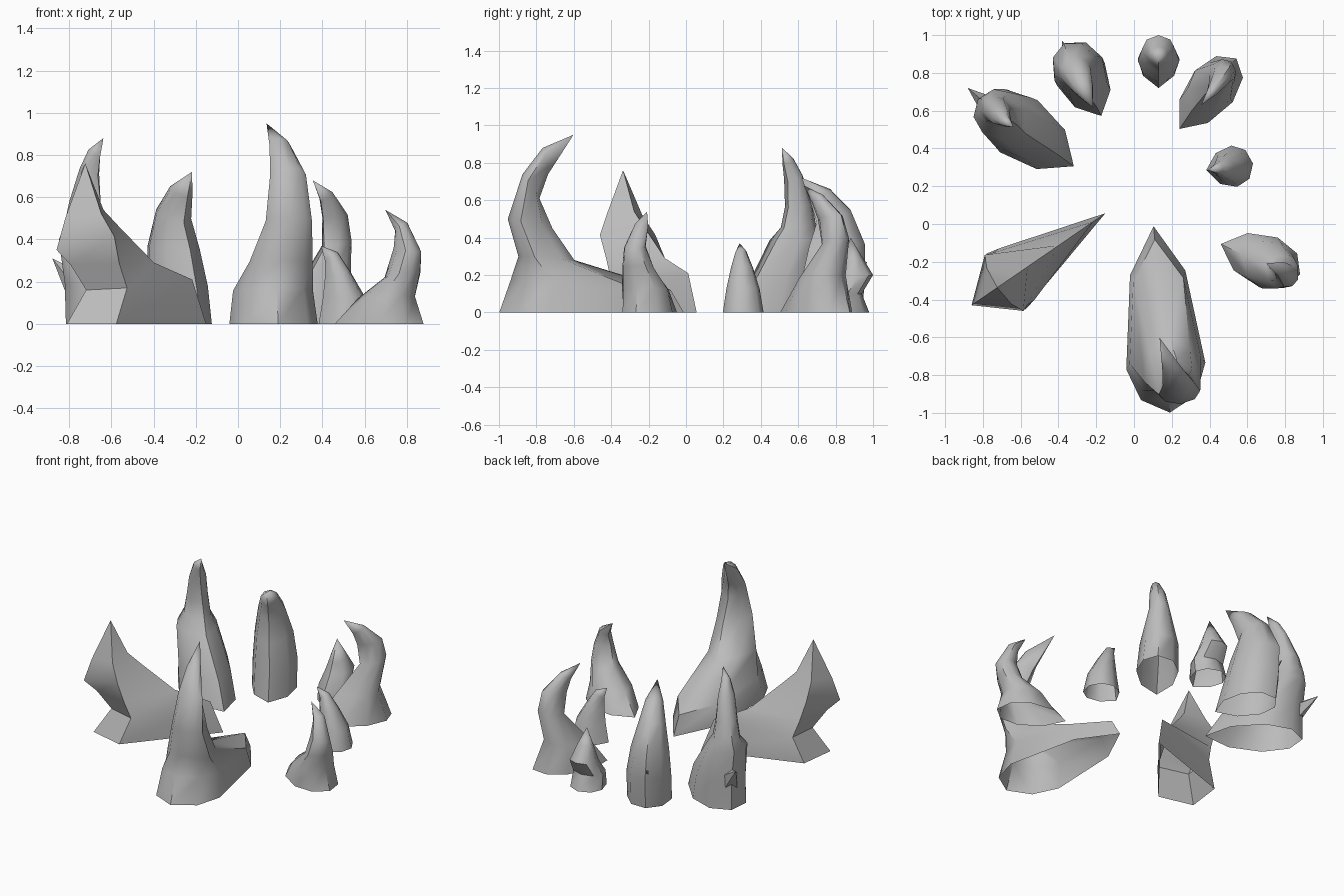
import bpy
import bmesh
import math
from mathutils import Vector

default_cube = bpy.data.objects.get("Cube")
if default_cube:
    bpy.data.objects.remove(default_cube, do_unlink=True)

# Single stone colour
stone = bpy.data.materials.new("grey_stone")
stone.use_nodes = True
stone_colour = (0.5, 0.5, 0.5, 1)
stone.diffuse_color = stone_colour
stone.node_tree.nodes["Principled BSDF"].inputs["Base Color"].default_value = stone_colour

# Half outlines of a cross-section: (fraction from outer to inner edge, fraction of half width)
ROUND = [(0, 0), (.12, .7), (.4, 1), (.75, .75), (1, 0)]
BLUNT = [(0, 0), (.08, .7), (.25, 1), (.75, .7), (1, 0)]
# Kite outlines, widest near the outer edge, between, or past the middle
KITE_EARLY = [(0, 0), (.2, 1), (1, 0)]
KITE_MID = [(0, 0), (.35, 1), (1, 0)]
KITE_LATE = [(0, 0), (.58, 1), (1, 0)]


def finish(bm, name, smooth_angle=45):
    # Shaded, coloured object from a bmesh
    bmesh.ops.remove_doubles(bm, verts=bm.verts, dist=0.001)
    bmesh.ops.recalc_face_normals(bm, faces=bm.faces)
    mesh = bpy.data.meshes.new(name)
    bm.to_mesh(mesh)
    bm.free()
    mesh.materials.append(stone)
    obj = bpy.data.objects.new(name, mesh)
    bpy.context.collection.objects.link(obj)
    bpy.ops.object.select_all(action="DESELECT")
    obj.select_set(True)
    bpy.context.view_layer.objects.active = obj
    bpy.ops.object.shade_smooth_by_angle(angle=math.radians(smooth_angle))


# Loft of tilted rings along a heading, open at the bottom
# ring: outer distance and height, inner distance and height, sideways shift, half width
# tip: distance, height, sideways shift
# spur: root point, end point and root radius of a side thorn
def horn(name, origin, heading, rings, tip, halves=None, spur=None):
    angle = math.radians(heading)
    along = Vector((math.cos(angle), math.sin(angle), 0))
    side = Vector((math.sin(angle), -math.cos(angle), 0))
    up = Vector((0, 0, 1))
    base = Vector((origin[0], origin[1], 0))
    halves = halves or [ROUND] * len(rings)

    bm = bmesh.new()
    loops = []
    for (outer, outer_z, inner, inner_z, shift, width), half in zip(rings, halves):
        section = half + [(f, -w) for f, w in reversed(half[1:-1])]
        loop = []
        for f, w in section:
            distance = outer + (inner - outer) * f
            height = outer_z + (inner_z - outer_z) * f
            point = base + along * distance + side * (shift + width * w) + up * height
            loop.append(bm.verts.new(point))
        loops.append(loop)

    count = len(loops[0])
    for low, high in zip(loops, loops[1:]):
        for i in range(count):
            j = (i + 1) % count
            bm.faces.new((low[i], low[j], high[j], high[i]))

    peak = bm.verts.new(base + along * tip[0] + side * tip[2] + up * tip[1])
    for i in range(count):
        bm.faces.new((loops[-1][i], loops[-1][(i + 1) % count], peak))
    finish(bm, name)

    # Side thorn growing out of the horn
    if spur:
        root, end, radius = Vector(spur[0]), Vector(spur[1]), spur[2]
        axis = end - root
        bm = bmesh.new()
        bmesh.ops.create_cone(bm, cap_ends=False, segments=5, radius1=radius,
                              radius2=0, depth=axis.length)
        turn = axis.to_track_quat("Z", "Y").to_matrix()
        for vert in bm.verts:
            vert.co = turn @ vert.co + (root + end) / 2
        finish(bm, name + "_thorn")


# Large front horn with a long tail toward the middle
horn("front_horn", (.17, -1), 95, [
    (0, 0, .99, 0, .02, .21),
    (.06, .17, .92, .12, .02, .19),
    (.1, .3, .4, .28, .05, .15),
    (.04, .5, .28, .45, .08, .11),
    (.12, .74, .21, .61, .08, .085),
    (.23, .88, .26, .74, .05, .05),
], (.4, .95, 0), halves=[BLUNT] * 6)

# Broad angular blade with a notched outer edge
horn("front_right_blade", (-.86, -.43), 34.5, [
    (.06, 0, .86, 0, 0, .18),
    (.17, .16, .78, .21, 0, .165),
    (.08, .28, .56, .29, 0, .165),
    (0, .35, .36, .46, 0, .18),
    (.05, .5, .27, .54, 0, .115),
], (.165, .76, 0),
    halves=[KITE_EARLY, KITE_EARLY, KITE_MID, KITE_LATE, KITE_LATE])

# Hooked horn on the left
horn("front_left_horn", (.885, -.28), 159, [
    (.01, 0, .46, 0, .01, .14),
    (.05, .13, .34, .12, 0, .13),
    (.02, .25, .2, .22, -.01, .09),
    (.01, .34, .15, .36, -.02, .06),
    (.09, .48, .15, .44, 0, .04),
], (.2, .54, 0))

# Smallest plain horn
horn("left_small_horn", (.63, .32), 188, [
    (0, 0, .25, 0, 0, .11),
    (.03, .13, .23, .12, 0, .09),
    (.1, .25, .22, .22, 0, .06),
    (.16, .34, .22, .3, 0, .03),
], (.24, .37, 0))

# Curved horn with a narrow waist
horn("back_left_horn", (.55, .87), 231, [
    (0, 0, .48, 0, .01, .13),
    (.07, .2, .36, .17, .02, .12),
    (.03, .4, .2, .36, .02, .065),
    (.06, .52, .22, .5, .01, .05),
    (.18, .63, .25, .58, 0, .03),
], (.31, .68, 0))

# Stubby lumpy horn at the back
horn("back_small_horn", (.13, 1), 270, [
    (.02, 0, .28, 0, 0, .11),
    (.06, .1, .25, .1, 0, .11),
    (0, .2, .2, .18, 0, .09),
    (.06, .3, .17, .25, 0, .055),
], (.12, .4, 0))

# Upright horn with a shoulder
horn("back_right_horn", (-.38, .95), -64, [
    (.02, 0, .43, 0, -.02, .14),
    (0, .2, .38, .17, -.02, .14),
    (0, .37, .33, .35, -.01, .12),
    (.08, .55, .28, .48, 0, .085),
    (.2, .66, .32, .6, 0, .055),
], (.37, .72, 0), spur=((-.34, .87, .2), (-.38, .97, .27), .05))

# Tall ridged horn with a shelf, a sweeping tail and a thorn
horn("right_tall_horn", (-.84, .66), -36, [
    (.03, 0, .63, 0, -.02, .17),
    (.03, .2, .53, .16, -.02, .16),
    (.01, .4, .32, .38, -.01, .13),
    (.02, .47, .26, .45, -.02, .085),
    (.05, .58, .22, .56, -.02, .07),
    (.12, .74, .21, .7, -.01, .055),
    (.17, .83, .23, .79, 0, .03),
], (.25, .88, 0), spur=((-.74, .6, .16), (-.88, .72, .31), .08))
